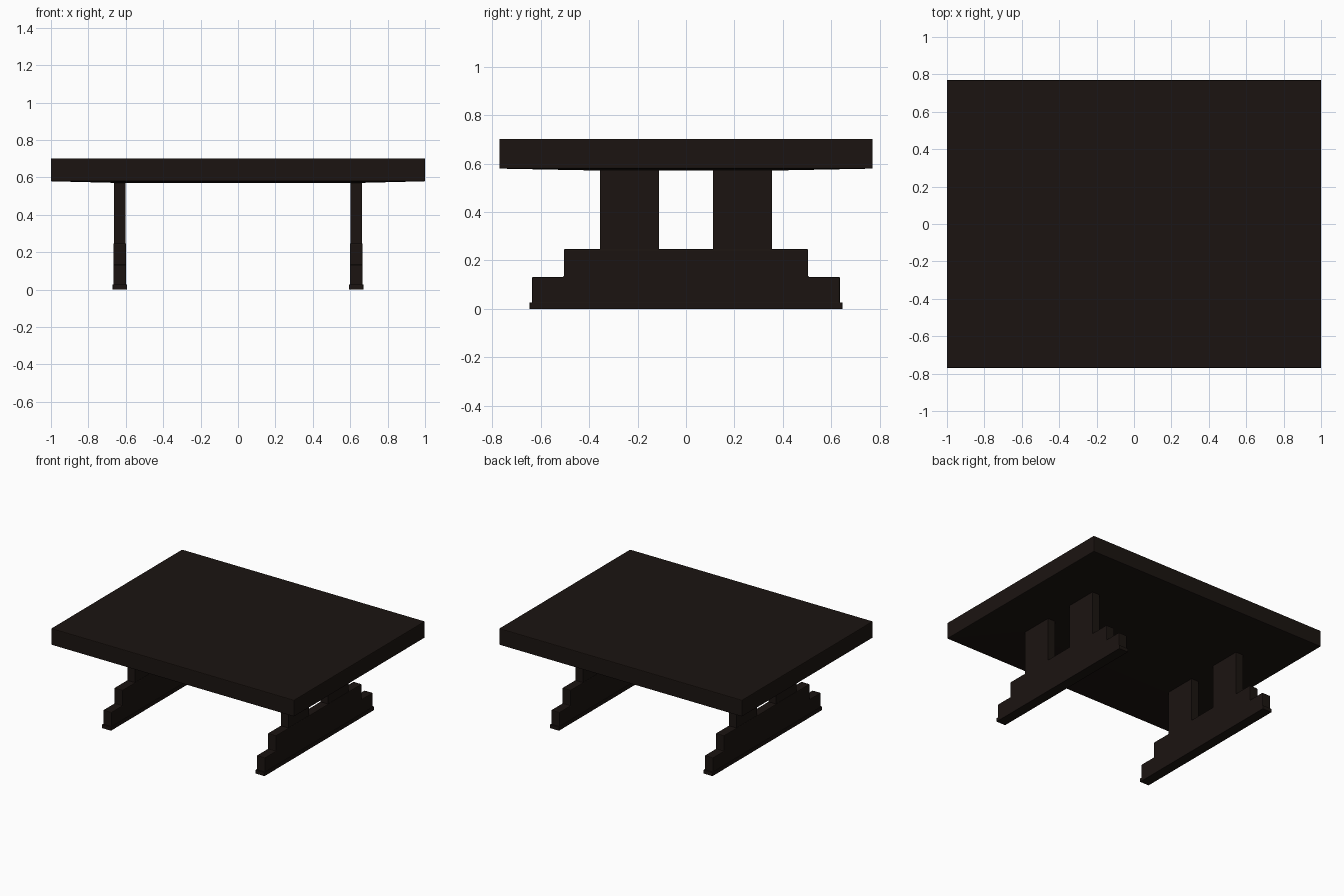
import bpy, bmesh

if "Cube" in bpy.data.objects:
    bpy.data.objects.remove(bpy.data.objects["Cube"])

wood = bpy.data.materials.new("dark_wood")
wood.diffuse_color = (0.011, 0.007, 0.0055, 1)
wood.use_nodes = True
wood.node_tree.nodes["Principled BSDF"].inputs["Base Color"].default_value = wood.diffuse_color


def finish(name, bm, bevel=0.0):
    bmesh.ops.recalc_face_normals(bm, faces=bm.faces)
    mesh = bpy.data.meshes.new(name)
    bm.to_mesh(mesh)
    bm.free()
    mesh.materials.append(wood)
    ob = bpy.data.objects.new(name, mesh)
    bpy.context.collection.objects.link(ob)
    if bevel:
        mod = ob.modifiers.new("soft_edges", 'BEVEL')
        mod.width = bevel
        mod.segments = 2
        mod.limit_method = 'ANGLE'
    return ob


def box(name, x, y, z, bevel=0.0):
    """Box from (min, max) pairs."""
    bm = bmesh.new()
    bmesh.ops.create_cube(bm, size=1)
    for v in bm.verts:
        v.co = [(a + b) / 2 + c * (b - a) for c, (a, b) in zip(v.co, (x, y, z))]
    return finish(name, bm, bevel)


# Tabletop: thick slab whose underside swells very slightly to the middle
bm = bmesh.new()
rings = [(1.0, 0.77, 0.702), (1.0, 0.77, 0.579), (0.68, 0.36, 0.571)]
loops = [[bm.verts.new((sx * x, sy * y, z))
          for sx, sy in ((-1, -1), (1, -1), (1, 1), (-1, 1))] for x, y, z in rings]
bm.faces.new(loops[0])
bm.faces.new(loops[-1])
for a, b in zip(loops, loops[1:]):
    for i in range(4):
        j = (i + 1) % 4
        bm.faces.new((a[i], a[j], b[j], b[i]))
finish("tabletop", bm, 0.005)

# Stepped trestle profile (y, z), mirrored in y
half = [(0.635, 0.02), (0.635, 0.132), (0.504, 0.132), (0.504, 0.247)]
profile = half + [(-y, z) for y, z in reversed(half)]

for side, s in (("left", -1), ("right", 1)):
    cx = s * 0.632

    # Floor runner
    box(side + "_foot_runner", (cx - 0.038, cx + 0.038), (-0.645, 0.645), (0, 0.027), 0.002)

    # Stepped base
    bm = bmesh.new()
    face = bm.faces.new([bm.verts.new((cx - 0.034, y, z)) for y, z in profile])
    out = bmesh.ops.extrude_face_region(bm, geom=[face])
    bmesh.ops.translate(bm, vec=(0.068, 0, 0),
                        verts=[g for g in out["geom"] if isinstance(g, bmesh.types.BMVert)])
    finish(side + "_stepped_base", bm, 0.005)

    # Pair of posts up to the tabletop
    for end, e in (("front", -1), ("back", 1)):
        ys = sorted((e * 0.112, e * 0.355))
        box(f"{side}_{end}_post", (cx - 0.031, cx + 0.031), ys, (0.235, 0.58))
